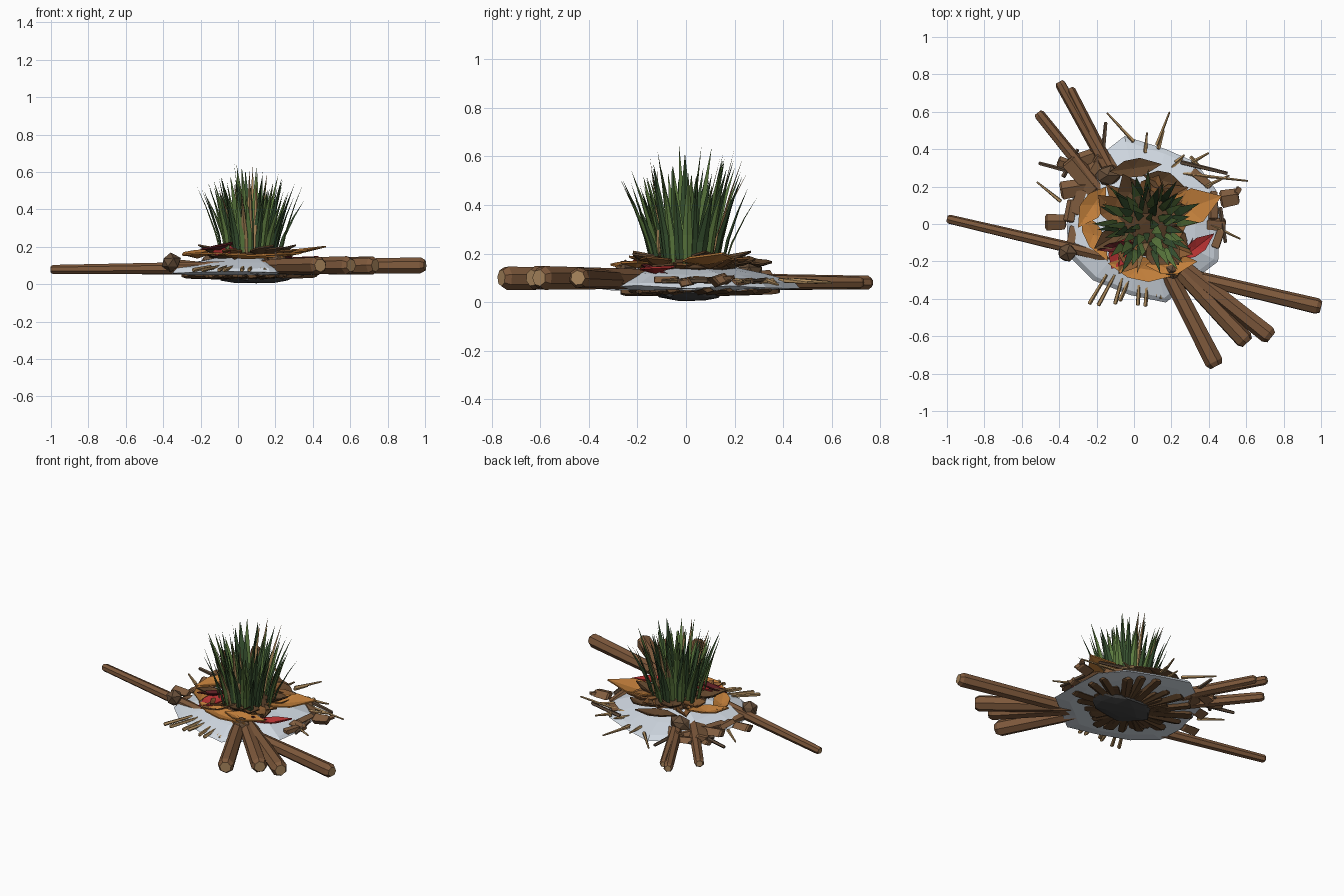
import bpy, bmesh, math, random
from mathutils import Vector

if "Cube" in bpy.data.objects:
    bpy.data.objects.remove(bpy.data.objects["Cube"])
random.seed(7)
U = random.uniform
parts = {}


def part(name, color):
    """One bmesh per named part, turned into an object at the end."""
    if name not in parts:
        parts[name] = (bmesh.new(), color)
    return parts[name][0]


def log(bm, a, b, ra, rb, sides=7, flat=1.0, cap=0.5, cut=False):
    """Tapered faceted stick from a to b with bevelled ends."""
    a, b = Vector(a), Vector(b)
    d = (b - a).normalized()
    side = d.cross(Vector((0, 0, 1))).normalized()
    up = side.cross(d)
    L = (b - a).length
    rings, tw = [], U(0, 1)
    for t, r in ((0, ra * .7), (ra * cap / L, ra), (1 - rb * cap / L, rb), (1, rb * .7)):
        c = a + d * (L * t)
        rings.append([bm.verts.new(c + side * (r * math.cos(tw + 2 * math.pi * i / sides))
                                   + up * (r * flat * math.sin(tw + 2 * math.pi * i / sides)))
                      for i in range(sides)])
    for p, q in zip(rings, rings[1:]):
        for i in range(sides):
            j = (i + 1) % sides
            bm.faces.new((p[i], p[j], q[j], q[i]))
    for f in (bm.faces.new(rings[0][::-1]), bm.faces.new(rings[-1])):
        f.material_index = int(cut)


def rock(bm, c, size, sub=1, jit=.12):
    ret = bmesh.ops.create_icosphere(bm, subdivisions=sub, radius=1)
    for v in ret['verts']:
        k = 1 + U(-jit, jit)
        v.co = Vector((c[i] + v.co[i] * size[i] * k for i in range(3)))


def leaf(bm, a, b, w, fold=.02):
    """Pointed leaf, folded along the midrib, thin closed body."""
    a, b = Vector(a), Vector(b)
    side = (b - a).cross(Vector((0, 0, 1))).normalized() * w / 2
    up, layers = Vector((0, 0, fold)), []
    for dz in (0, -.008):
        z = Vector((0, 0, dz))
        layers.append([bm.verts.new(p + z) for p in (
            a, a.lerp(b, .3) + side * .9, a.lerp(b, .6) + side, b,
            a.lerp(b, .6) - side, a.lerp(b, .3) - side * .9, a.lerp(b, .45) - up)])
    for n, l in enumerate(layers):
        for i in range(6):
            f = (l[i], l[(i + 1) % 6], l[6])
            bm.faces.new(f if n else f[::-1])
    for i in range(6):
        j = (i + 1) % 6
        bm.faces.new((layers[0][i], layers[0][j], layers[1][j], layers[1][i]))


def blade(bm, ang, r0, r1, h, w):
    """V-folded grass blade bending outward."""
    c, s = math.cos(ang), math.sin(ang)
    out, side = Vector((c, s, 0)), Vector((-s, c, 0))
    base = Vector((.065, .0, .14))
    rows = []
    for t, k in ((0, .75), (.35, 1), (.7, .55)):
        p = base + out * (r0 + (r1 - r0) * t ** 1.4) + Vector((0, 0, h * t))
        rows.append([bm.verts.new(p - side * w * k / 2), bm.verts.new(p + out * w * .2 * k),
                     bm.verts.new(p + side * w * k / 2)])
    tip = bm.verts.new(base + out * r1 + Vector((0, 0, h)))
    for p, q in zip(rows, rows[1:]):
        for i in (0, 1, 2):
            j = (i + 1) % 3
            bm.faces.new((p[i], p[j], q[j], q[i]))
    for i in range(3):
        bm.faces.new((rows[-1][i], rows[-1][(i + 1) % 3], tip))


WOOD, BARK, CHIP, CUT = (.21, .10, .045), (.12, .06, .025), (.22, .11, .05), (.40, .24, .11)
TAN, ORANGE = (.42, .26, .11), (.56, .22, .045)

# Pale snow pad: irregular low lens
bm = part('snow_pad', (.66, .72, .79))
outline = [(-.36, 0), (-.35, -.17), (-.22, -.30), (-.02, -.38), (.17, -.42), (.28, -.33), (.45, -.2),
           (.46, .02), (.44, .18), (.33, .33), (.17, .40), (-.05, .47), (-.14, .40), (-.30, .26)]
levels = ((.80, .054), (1, .062), (.94, .085), (.68, .115), (.4, .14))
rings = [[bm.verts.new((.05 + (x - .05) * s, y * s, z + U(-.007, .007))) for x, y in outline] for s, z in levels]
for p, q in zip(rings, rings[1:]):
    for i in range(len(outline)):
        j = (i + 1) % len(outline)
        bm.faces.new((p[i], p[j], q[j], q[i]))
bm.faces.new(rings[-1])
bm.faces.new(rings[0][::-1])

# Dark stone foot and soil mound
rock(part('stone_foot', (.06, .06, .06)), (.10, .01, .036), (.20, .14, .034), 2, .09)
rock(part('soil_mound', (.09, .045, .02)), (.06, .01, .14), (.19, .18, .05), 2, .08)

# Long log crossing the front, and the log fans
bm = part('logs', WOOD)
log(bm, (-1, .028, .078), (1, -.445, .10), .025, .044, cut=True)
for x, y in ((.44, -.76), (.605, -.635), (.735, -.605)):
    log(bm, (.10, -.10, .095), (x, y, .10), .04, .05, cut=True)
for x, y, r in ((-.40, .76, .029), (-.345, .725, .027), (-.515, .595, .03)):
    log(bm, (-.02, .08 if x > -.5 else -.02, .085), (x, y, .08), .036, r, cut=True)

# Knots where logs join
bm = part('knots', (.13, .075, .04))
rock(bm, (-.36, -.155, .115), (.055, .05, .05))
rock(bm, (.2, -.25, .12), (.06, .055, .05))
rock(bm, (-.14, .26, .12), (.07, .06, .05))

# Bark slabs radiating underneath, two overlapping rings
bm = part('bark_slabs', BARK)
for i in range(40):
    a = 2 * math.pi * i / 40 + U(-.08, .08)
    c, s = math.cos(a), math.sin(a)
    r = (U(.31, .39) if s > -.4 else U(.22, .29)) if i % 2 else U(.22, .28)
    log(bm, (.06 + .1 * c, .08 * s, .036), (.05 + r * c, .01 + r * s, U(.042, .052)), .028, U(.025, .042), 4, .45)

# Wood chips around the rim
bm = part('wood_chips', CHIP)
for x, y, a, l, w in ((-.42, .01, 0, .11, .045), (-.34, .07, 80, .12, .03), (-.33, -.06, 80, .1, .03),
                      (.51, .14, 10, .1, .05), (.44, 0, -5, .1, .04), (.42, .1, 90, .15, .03),
                      (.55, .17, 60, .06, .02), (-.28, .26, -50, .22, .05), (-.2, .31, 60, .16, .05),
                      (-.32, .19, 10, .15, .05), (-.24, .36, 20, .14, .04), (-.14, .33, -30, .15, .045),
                      (-.36, .32, -20, .1, .03), (-.3, .12, 70, .14, .04), (.45, -.08, 70, .1, .03),
                      (.36, .24, -40, .13, .03)):
    d = Vector((math.cos(math.radians(a)), math.sin(math.radians(a)), U(-.1, .1))) * l / 2
    c = Vector((x, y, U(.075, .1)))
    log(bm, c - d, c + d, w, w * .9, 4, .6, .2)

# Straw twigs poking out of the rim
bm = part('straw_twigs', TAN)
for i in range(9):
    x = -.22 + i * .055
    log(bm, (x * .8 + .03, -.27, .095), (x + U(-.03, .03), -.37 - U(0, .08), .075), .008, .012, 5)
for x, y, x2, y2 in ((0, .44, -.145, .595), (.12, .42, .19, .60), (.06, .38, .07, .49), (.13, .4, .16, .5),
                     (.22, .33, .27, .37), (.26, .27, .61, .23), (.31, .33, .40, .38), (.40, 0, .57, -.08),
                     (-.39, .12, -.52, .225), (.38, .2, .51, .26), (.3, .36, .36, .3), (.2, .3, .26, .35)):
    log(bm, (x, y, .09), (x2, y2, U(.07, .09)), .011, .005, 5)
bm = part('dark_twigs', (.12, .075, .045))
for x, y, x2, y2 in ((-.17, .34, -.15, .545), (-.3, .27, -.51, .325), (.46, .09, .49, -.1),
                     (-.38, .25, -.3, .4), (.25, .33, .5, .27)):
    log(bm, (x, y, .09), (x2, y2, .085), .013, .01, 5)

# Fallen leaves ringed around the tuft
RED, MAROON = (.45, .03, .03), (.10, .012, .015)
leaves = (('orange', ORANGE, (.14, .03, .16), (.47, .15, .205), .19), ('orange', ORANGE, (-.14, -.21, .17), (.24, -.27, .15), .13),
          ('orange', ORANGE, (.06, -.22, .16), (.34, -.2, .17), .12), ('orange', ORANGE, (-.15, .2, .19), (-.30, -.02, .16), .12),
          ('orange', ORANGE, (-.28, .06, .16), (-.14, -.2, .17), .10), ('red', RED, (.25, -.19, .14), (.43, -.05, .15), .08),
          ('red', RED, (-.12, -.24, .16), (-.02, -.06, .21), .12),
          ('maroon', MAROON, (-.2, -.14, .19), (.03, -.1, .24), .05), ('maroon', MAROON, (.24, -.2, .17), (.32, -.05, .11), .04),
          ('brown', BARK, (-.13, .28, .18), (.15, .32, .16), .10), ('brown', BARK, (.05, .26, .19), (.27, .2, .16), .1))
for n, col, a, b, w in leaves:
    leaf(part(n + '_leaves', col), a, b, w)
for i in range(18):
    a = 2 * math.pi * i / 18 + U(-.15, .15)
    r, t = U(.22, .31), a + U(-.5, .5)
    n, col = (('brown', BARK), ('rust', (.24, .10, .03)))[i % 2]
    leaf(part(n + '_leaves', col), (.06 + .1 * math.cos(a), .1 * math.sin(a), .17),
         (.06 + r * math.cos(t), r * math.sin(t), U(.15, .22)), U(.09, .14), .03)

# Grass tuft: two greens and a few dry blades
for name, color, n, ph in (('dark_grass', (.04, .085, .03), 32, 0), ('green_grass', (.11, .20, .05), 32, 1.1)):
    for i in range(n):
        f = math.sqrt((i + .5) / n)
        blade(part(name, color), ph + i * 2.4 + U(-.2, .2), .16 * f, .04 + .27 * f * U(.8, 1.05),
              U(.38, .51) - .12 * f * f, U(.03, .055))
for a, r0, r1, h in ((-1.6, .1, .15, .47), (-1.3, .12, .12, .42), (1.5, .1, .2, .49), (1.2, .12, .25, .45),
                     (1.9, .1, .27, .4), (-2.6, .08, .2, .38), (1.6, .05, .14, .45), (-1.75, .13, .27, .36)):
    blade(part('dry_grass', (.36, .22, .09)), a, r0, r1, h, .032)

# Turn every part into an object; logs get paler cut ends
for name, (bm, color) in parts.items():
    bmesh.ops.recalc_face_normals(bm, faces=bm.faces)
    for v in bm.verts:
        v.co.z = max(v.co.z, 0)
    me = bpy.data.meshes.new(name)
    bm.to_mesh(me)
    bm.free()
    for n, c in ((name, color), ('cut_wood', CUT))[:2 if name == 'logs' else 1]:
        mat = bpy.data.materials.new(n)
        mat.diffuse_color = (*c, 1)
        mat.use_nodes = True
        mat.node_tree.nodes["Principled BSDF"].inputs["Base Color"].default_value = mat.diffuse_color
        me.materials.append(mat)
    bpy.context.collection.objects.link(bpy.data.objects.new(name, me))
